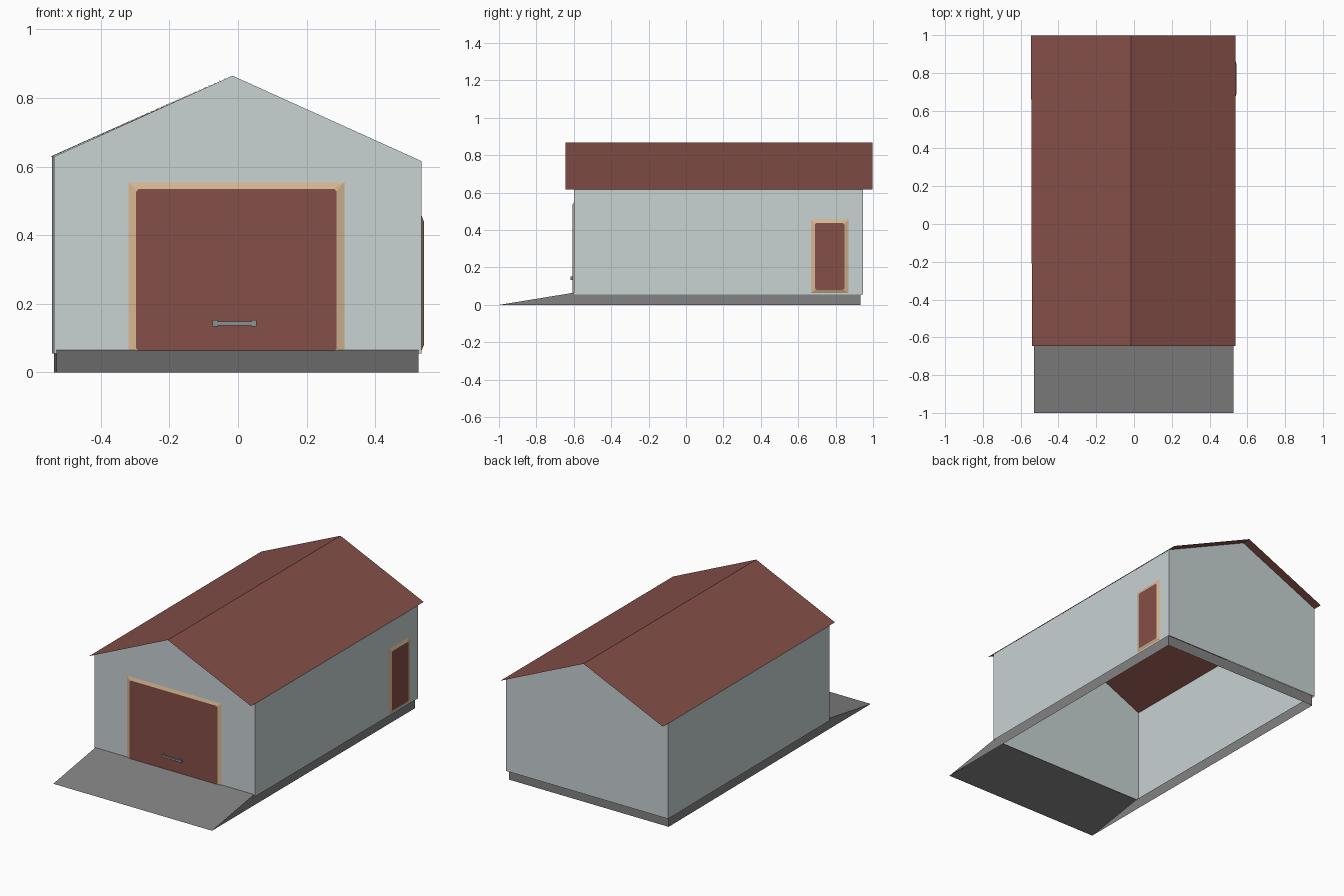
import bpy

if "Cube" in bpy.data.objects:
    bpy.data.objects.remove(bpy.data.objects["Cube"])

def mat(name, rgb):
    m = bpy.data.materials.new(name)
    m.diffuse_color = (*rgb, 1)
    m.use_nodes = True
    m.node_tree.nodes["Principled BSDF"].inputs["Base Color"].default_value = m.diffuse_color
    return m

WALL = mat("pale_grey_wall", (0.58, 0.645, 0.65))
RED = mat("brick_red", (0.235, 0.078, 0.066))
GREY = mat("concrete_grey", (0.225, 0.225, 0.225))
TAN = mat("tan_trim", (0.66, 0.47, 0.28))
METAL = mat("handle_grey", (0.25, 0.29, 0.29))

def mesh(name, verts, faces, mats, indices=None):
    me = bpy.data.meshes.new(name)
    me.from_pydata(verts, [], faces)
    for m in mats:
        me.materials.append(m)
    for i, k in enumerate(indices or []):
        me.polygons[i].material_index = k
    ob = bpy.data.objects.new(name, me)
    bpy.context.collection.objects.link(ob)
    return ob

# Gabled walls: hollow shell, open below, slightly wider at the back
def gable(y, left):
    return [(left, y, 0.055), (0.535, y, 0.055), (0.535, y, 0.616),
            (-0.016, y, 0.865), (left, y, 0.629)]
mesh("walls", gable(-0.60, -0.537) + gable(0.946, -0.543),
     [(0, 1, 2, 3, 4), (9, 8, 7, 6, 5), (1, 6, 7, 2), (5, 0, 4, 9)], [WALL])

# Thin folded roof sheet overhanging front and back
def ridge(y, left):
    return [(left, y, 0.63), (-0.016, y, 0.867), (0.538, y, 0.617)]
mesh("roof", ridge(-0.645, -0.54) + ridge(0.998, -0.545),
     [(0, 1, 4, 3), (1, 2, 5, 4)], [RED])

# Foundation skirt: open strip around left, back and right
def skirt(z):
    return [(-0.53, -0.60, z), (-0.537, 0.932, z), (0.527, 0.932, z), (0.527, -0.60, z)]
mesh("foundation", skirt(0) + skirt(0.064),
     [(1, 0, 4, 5), (2, 1, 5, 6), (3, 2, 6, 7)], [GREY])

# Entrance ramp: sloping sheet with triangular cheeks
mesh("ramp", [(-0.53, -1, 0), (0.527, -1, 0), (0.527, -0.60, 0.065), (-0.53, -0.60, 0.065),
              (-0.53, -0.60, 0), (0.527, -0.60, 0)],
     [(0, 1, 2, 3), (0, 3, 4), (1, 5, 2)], [GREY])

# Door: panel with chamfered corners raised on a sloping trim
def door(name, u0, u1, z0, z1, trim, trim_low, depth, cut, place):
    outer = [(u0, z0), (u1, z0), (u1, z1), (u0, z1)]
    a, b, c, d = u0 + trim, u1 - trim, z0 + trim_low, z1 - trim * 0.85
    inner = [(a, c + cut), (a + cut, c), (b - cut, c), (b, c + cut),
             (b, d - cut), (b - cut, d), (a + cut, d), (a, d - cut)]
    verts = [place(u, z, 0) for u, z in outer] + [place(u, z, depth) for u, z in inner]
    faces = [tuple(range(4, 12))]
    for i in range(4):
        j, p = (i + 1) % 4, 4 + 2 * i
        faces.append((i, j, 4 + (2 * i + 2) % 8, p + 1))
        faces.append((i, p + 1, p))
    mesh(name, verts, faces, [RED, TAN], [0] + [1] * 8)

door("garage_door", -0.319, 0.31, 0.06, 0.554, 0.022, 0.002, 0.006, 0.008,
     lambda u, z, d: (u, -0.6005 - d, z))
door("side_door", 0.667, 0.869, 0.064, 0.457, 0.022, 0.016, 0.007, 0.009,
     lambda u, z, d: (0.5355 + d, u, z))

# Garage door handle: two end mounts and a bar
def box(name, x0, x1, y0, y1, z0, z1, m):
    v = [(x, y, z) for x in (x0, x1) for y in (y0, y1) for z in (z0, z1)]
    mesh(name, v, [(0, 1, 3, 2), (4, 6, 7, 5), (0, 4, 5, 1),
                   (2, 3, 7, 6), (0, 2, 6, 4), (1, 5, 7, 3)], [m])

for side, x in (("left", -0.074), ("right", 0.04)):
    box("handle_mount_" + side, x, x + 0.014, -0.618, -0.605, 0.134, 0.152, METAL)
box("handle_bar", -0.06, 0.04, -0.618, -0.612, 0.137, 0.148, METAL)
